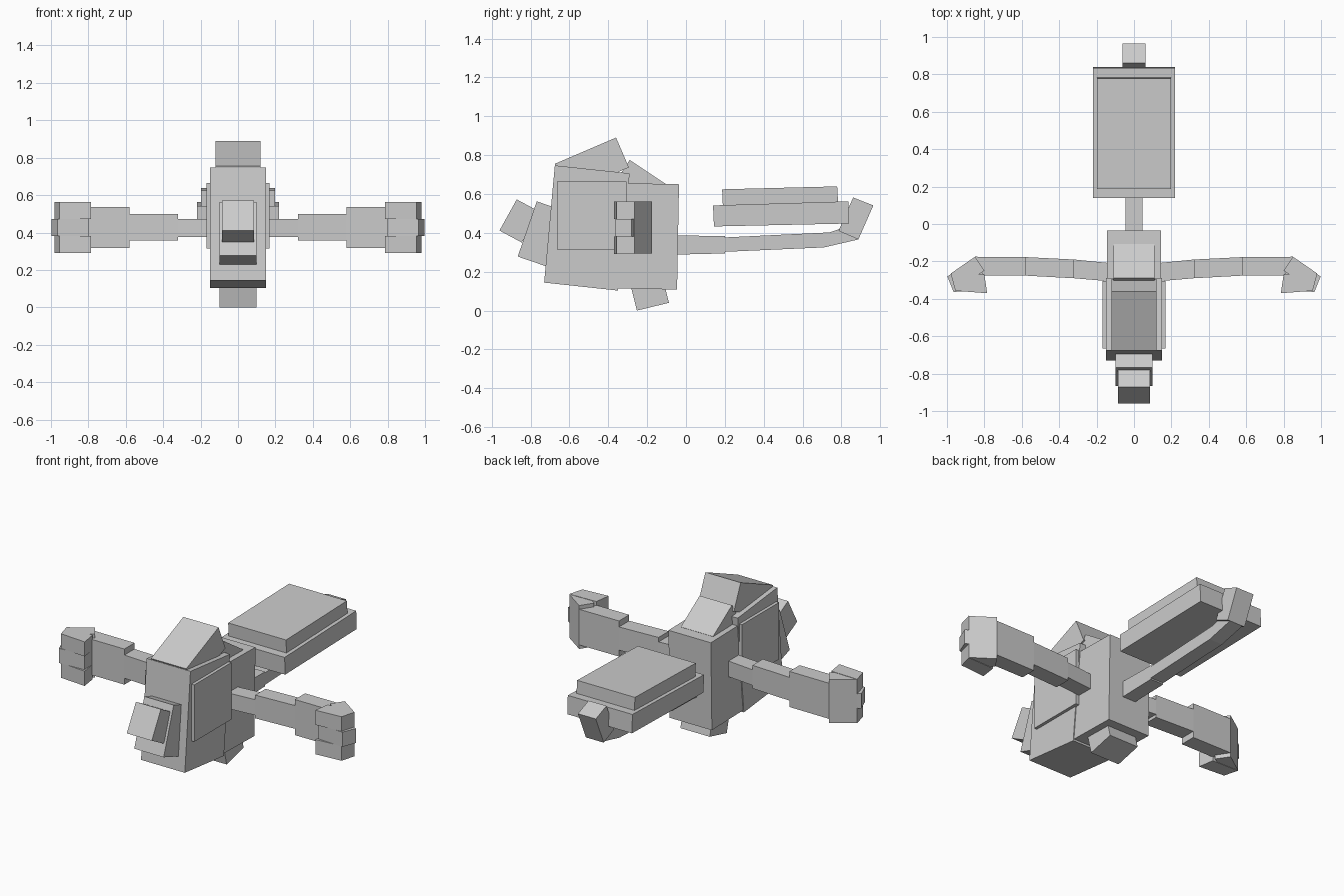
import bpy
import bmesh

cube = bpy.data.objects.get("Cube")
if cube:
    bpy.data.objects.remove(cube, do_unlink=True)

grey = bpy.data.materials.new("plain grey")
grey.use_nodes = True
colour = (0.6, 0.6, 0.6, 1)
grey.diffuse_color = colour
grey.node_tree.nodes["Principled BSDF"].inputs["Base Color"].default_value = colour


def prism(name, outline, low, high, place):
    """Extrude an outline from low to high; place maps (a, b, depth) to x, y, z."""
    bm = bmesh.new()
    base = bm.faces.new([bm.verts.new(place(a, b, low)) for a, b in outline])
    top = bmesh.ops.extrude_face_region(bm, geom=[base])["geom"]
    shift = [h - l for h, l in zip(place(0, 0, high), place(0, 0, low))]
    bmesh.ops.translate(bm, vec=shift,
                        verts=[g for g in top if isinstance(g, bmesh.types.BMVert)])
    bmesh.ops.recalc_face_normals(bm, faces=bm.faces)
    mesh = bpy.data.meshes.new(name)
    bm.to_mesh(mesh)
    bm.free()
    mesh.materials.append(grey)
    obj = bpy.data.objects.new(name, mesh)
    bpy.context.collection.objects.link(obj)
    return obj


def across(name, half, *outline):
    """Centred block with its y-z outline spread across x."""
    return prism(name, outline, -half, half, lambda y, z, x: (x, y, z))


def paired(name, low, high, *outline):
    """Left and right blocks with an x-y outline raised along z."""
    for side, s in (("left", 1), ("right", -1)):
        prism(f"{side}_{name}", outline, low, high, lambda x, y, z: (s * x, y, z))


# Torso, head and cheek panels
across("torso", .144, (-.036, .65), (-.046, .108), (-.36, .115), (-.35, .656))
across("head", .149, (-.675, .747), (-.29, .706), (-.35, .103), (-.73, .144))
across("cheek_panels", .168, (-.665, .665), (-.305, .665), (-.305, .315), (-.665, .315))

# Crest on the head and spike behind it
across("crest", .12, (-.675, .755), (-.36, .89), (-.294, .737), (-.61, .602))
across("back_spike", .11, (-.29, .775), (-.106, .653), (-.2, .51), (-.384, .632))

# Snout and nose
across("snout", .1, (-.768, .562), (-.866, .278), (-.72, .228), (-.622, .512))
across("nose", .085, (-.871, .572), (-.96, .412), (-.845, .35), (-.756, .51))

# Foot
across("foot", .1, (-.253, 0), (-.088, .04), (-.128, .2), (-.293, .16))

# Tail with an upturned tip
across("tail_root", .045, (-.06, .387), (.2, .383), (.2, .294), (-.06, .288))
across("tail_middle", .045, (.19, .376), (.737, .402), (.71, .325), (.19, .302))
across("tail_bend", .045, (.737, .402), (.85, .44), (.887, .366), (.71, .325))
across("tail_tip", .061, (.86, .582), (.964, .541), (.887, .366), (.785, .41))

# Stacked slabs above the tail
across("lower_slab", .22, (.139, .541), (.835, .562), (.84, .448), (.144, .433))
across("upper_slab", .197, (.186, .624), (.778, .639), (.783, .55), (.19, .53))

# Arms, thickening toward the hands
paired("upper_arm", .376, .472, (.12, -.21), (.32, -.19), (.32, -.29), (.12, -.307))
paired("forearm", .357, .5, (.32, -.19), (.58, -.177), (.58, -.276), (.32, -.29))
paired("cuff", .318, .537, (.58, -.177), (.85, -.175), (.805, -.276), (.58, -.276))

# Hands
paired("wrist", .293, .56, (.85, -.175), (.98, -.265), (.93, -.335), (.8, -.25))
for name, low, high in (("upper_finger", .472, .562), ("lower_finger", .291, .382)):
    paired(name, low, high, (.785, -.37), (.955, -.357), (.98, -.265), (.8, -.27))
paired("middle_finger", .382, .472, (.797, -.355), (.965, -.363), (.998, -.28), (.92, -.23), (.8, -.26))
